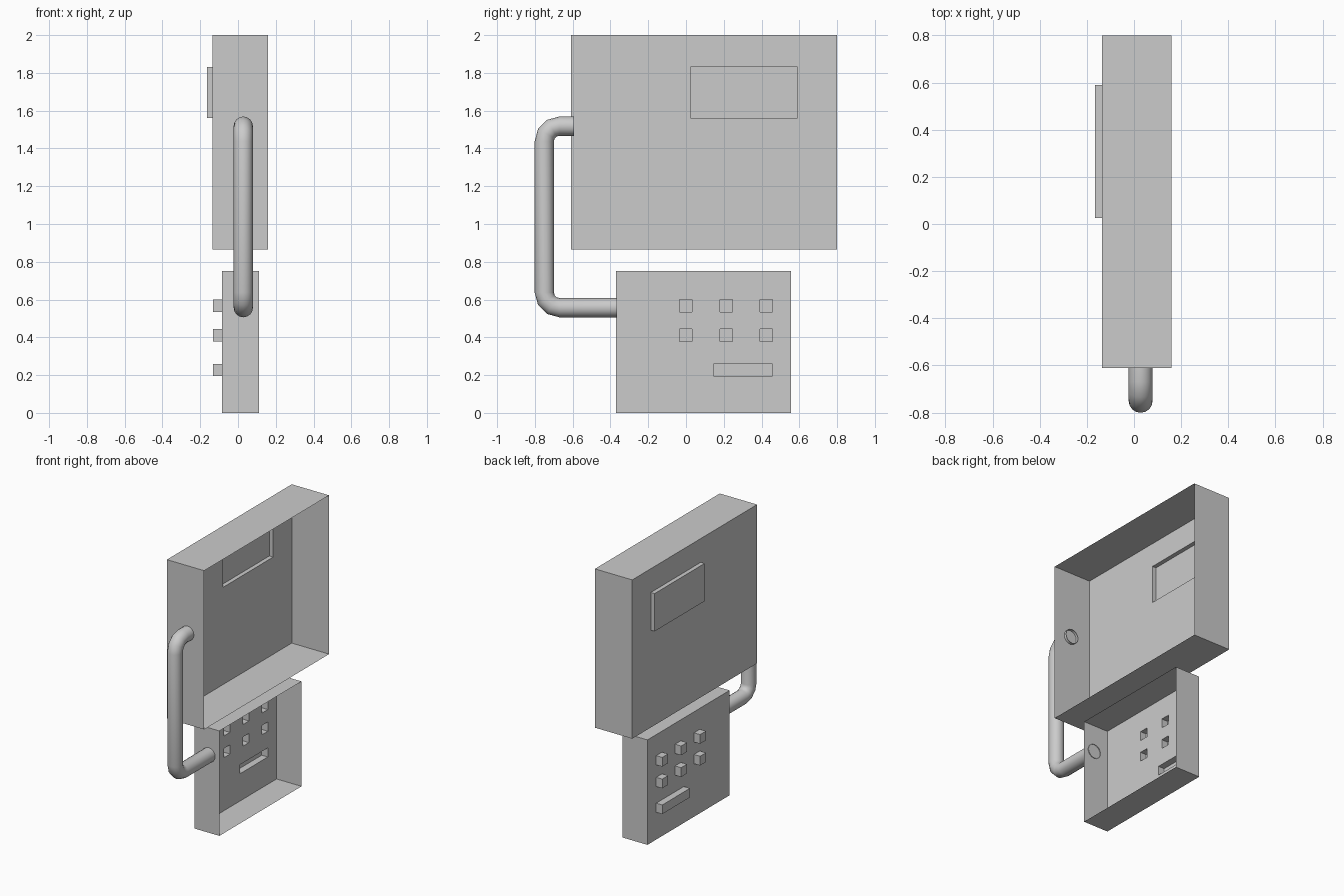
import bpy, bmesh, math
from mathutils import Vector

if "Cube" in bpy.data.objects:
    bpy.data.objects.remove(bpy.data.objects["Cube"])


def finish(name, bm):
    bmesh.ops.recalc_face_normals(bm, faces=bm.faces[:])
    mesh = bpy.data.meshes.new(name)
    bm.to_mesh(mesh)
    bm.free()
    obj = bpy.data.objects.new(name, mesh)
    bpy.context.collection.objects.link(obj)
    return obj


def open_case(name, x0, x1, y0, y1, z0, z1, raised, height):
    """Thin shell open towards +x; raised (y0, y1, z0, z1) panels are hollow pushes in its face."""
    bm = bmesh.new()
    ys = sorted({y0, y1} | {v for r in raised for v in r[:2]})
    zs = sorted({z0, z1} | {v for r in raised for v in r[2:]})

    def quad(*pts):
        bm.faces.new([bm.verts.new(p) for p in pts])

    # main face, leaving holes where panels are raised
    for a, b in zip(ys, ys[1:]):
        for c, d in zip(zs, zs[1:]):
            my, mz = (a + b) / 2, (c + d) / 2
            if not any(r[0] < my < r[1] and r[2] < mz < r[3] for r in raised):
                quad((x0, a, c), (x0, a, d), (x0, b, d), (x0, b, c))
    # outer walls and raised panels
    def skirt(a, b, c, d, xa, xb):
        ring = [(a, c), (a, d), (b, d), (b, c)]
        for i in range(4):
            p, q = ring[i], ring[(i + 1) % 4]
            quad((xa, *p), (xa, *q), (xb, *q), (xb, *p))
        return ring
    skirt(y0, y1, z0, z1, x0, x1)
    for r in raised:
        ring = skirt(*r, x0, x0 - height)
        quad(*[(x0 - height, *p) for p in ring])
    bmesh.ops.remove_doubles(bm, verts=bm.verts[:], dist=1e-5)
    return finish(name, bm)


# upper monitor case with raised screen
open_case("monitor_case", -0.135, 0.16, -0.61, 0.80, 0.865, 2.0,
          [(0.025, 0.59, 1.56, 1.83)], 0.03)

# lower keypad case with two rows of buttons and a wide key
half = 0.033
buttons = [(y - half, y + half, z - half, z + half)
           for z in (0.567, 0.412) for y in (-0.002, 0.212, 0.425)]
open_case("keypad_case", -0.085, 0.112, -0.37, 0.557, 0.0, 0.75,
          buttons + [(0.146, 0.458, 0.195, 0.26)], 0.048)

# connecting pipe: (y, z, tangent angle) stations along a U-shaped path
BEND, RADIUS, SIDES, STEPS, PX = 0.08, 0.051, 16, 3, 0.028
stations = [(-0.592, 1.518, math.pi)]
for cz, start in ((1.438, 90), (0.637, 180)):
    for i in range(STEPS + 1):
        a = math.radians(start + 90 * i / STEPS)
        stations.append((-0.67 + BEND * math.cos(a), cz + BEND * math.sin(a), a + math.pi / 2))
stations.append((-0.365, 0.557, 2 * math.pi))

bm = bmesh.new()
rings = []
for y, z, t in stations:
    side = Vector((0, -math.sin(t), math.cos(t)))
    ring = []
    for k in range(SIDES):
        u = 2 * math.pi * k / SIDES
        ring.append(bm.verts.new(Vector((PX + RADIUS * math.cos(u), y, z))
                                 + side * RADIUS * math.sin(u)))
    rings.append(ring)
for r, s in zip(rings, rings[1:]):
    for k in range(SIDES):
        n = (k + 1) % SIDES
        bm.faces.new((r[k], r[n], s[n], s[k]))
pipe = finish("connecting_pipe", bm)
bpy.context.view_layer.objects.active = pipe
pipe.select_set(True)
bpy.ops.object.shade_smooth_by_angle(angle=math.radians(35))
